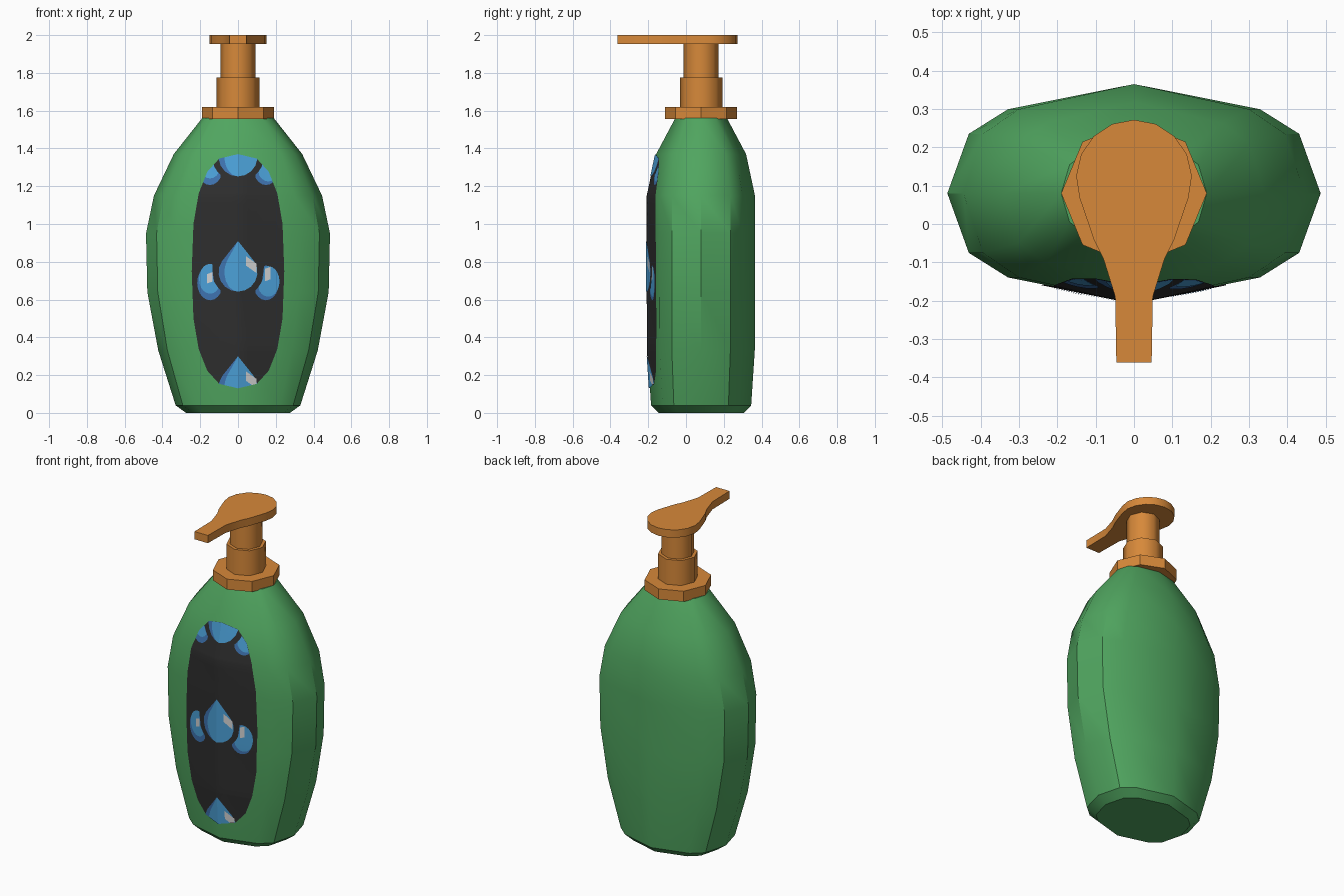
import bpy, bmesh, math
from mathutils import Vector
from mathutils.bvhtree import BVHTree

if "Cube" in bpy.data.objects:
    bpy.data.objects.remove(bpy.data.objects["Cube"])

CY = 0.08  # depth position of the bottle axis


def material(name, rgb):
    m = bpy.data.materials.new(name)
    m.diffuse_color = (*rgb, 1)
    m.use_nodes = True
    m.node_tree.nodes["Principled BSDF"].inputs["Base Color"].default_value = m.diffuse_color
    return m


GREEN = material("bottle green", (0.08, 0.376, 0.115))
ORANGE = material("pump orange", (0.68, 0.25, 0.042))
BLACK = material("label black", (0.027, 0.027, 0.027))
BLUE = material("drop blue", (0.07, 0.35, 0.68))
NAVY = material("drop shade blue", (0.048, 0.17, 0.43))
GREY = material("highlight grey", (0.65, 0.65, 0.65))


def finish(name, bm, mat, angle=None):
    me = bpy.data.meshes.new(name)
    bm.to_mesh(me)
    bm.free()
    me.materials.append(mat)
    ob = bpy.data.objects.new(name, me)
    bpy.context.collection.objects.link(ob)
    if angle:
        bpy.ops.object.select_all(action='DESELECT')
        ob.select_set(True)
        bpy.context.view_layer.objects.active = ob
        bpy.ops.object.shade_smooth_by_angle(angle=math.radians(angle))


def arc(n, rx, ry, cx=0, cy=0, start=0, sweep=360):
    """Points along an elliptical arc; a full turn leaves out the repeat."""
    steps = n if sweep == 360 else n - 1
    angles = [math.radians(start + sweep * k / steps) for k in range(n)]
    return [(cx + rx * math.cos(a), cy + ry * math.sin(a)) for a in angles]


def mirrored(pts):
    return pts + [(-x, y) for x, y in reversed(pts) if x > 1e-5]


def loft(section, rings):
    """Skin one section through rings of (z, x scale, y scale)."""
    bm = bmesh.new()
    loops = [[bm.verts.new((x * w, CY + y * d, z)) for x, y in section]
             for z, w, d in rings]
    n = len(section)
    for a, b in zip(loops, loops[1:]):
        for i in range(n):
            j = (i + 1) % n
            bm.faces.new((a[i], a[j], b[j], b[i]))
    bm.faces.new(loops[0][::-1])
    bm.faces.new(loops[-1])
    bmesh.ops.recalc_face_normals(bm, faces=bm.faces)
    return bm


# Bottle body: twelve-sided flattened section
quarter = [(0, 1), (0.675, 0.77), (0.885, 0.545), (1, 0)]
section = mirrored(quarter + [(x, -y) for x, y in quarter[-2::-1]])
section = list(dict.fromkeys(section))
rings = [(0, 0.275, 0.225), (0.04, 0.33, 0.265), (0.33, 0.422, 0.284),
         (0.64, 0.48, 0.285), (0.95, 0.487, 0.285), (1.15, 0.445, 0.285),
         (1.37, 0.34, 0.238), (1.56, 0.19, 0.137)]
body = loft(section, rings)
surface = BVHTree.FromBMesh(body)
finish("bottle_body", body, GREEN, 35)

# Pump collar, neck and stem: stacked octagonal cylinders
z = 1.555
for name, top, r, angle in (("pump_collar", 1.62, 0.19, None),
                            ("pump_neck", 1.775, 0.113, 50),
                            ("pump_stem", 1.955, 0.093, 50)):
    finish(name, loft(arc(8, r, r), [(z, 1, 1), (top, 1, 1)]), ORANGE, angle)
    z = top

# Pump head: round pad flowing into a straight spout
side = arc(6, 0.151, 0.152, 0, 0.04, 90, -110)
side += [(0.105, -0.12), (0.08, -0.17), (0.049, -0.27), (0.046, -0.442)]
finish("pump_head", loft(mirrored(side), [(1.952, 1, 1), (2, 1, 1)]), ORANGE, 35)

# Label panel outline: a fat oval
label = [(0.245 * math.copysign(abs(x) ** 0.77, x),
          0.75 + 0.62 * math.copysign(abs(y) ** 0.77, y)) for x, y in arc(20, 1, 1)]


def plate(name, pts, mat, lift):
    """Wrap a flat x-z outline onto the bottle front, clipped to the label."""
    bm = bmesh.new()
    bm.faces.new([bm.verts.new((x, 0, z)) for x, z in pts])
    bmesh.ops.triangulate(bm, faces=bm.faces[:])

    def cut(co, no, clear=False):
        bmesh.ops.bisect_plane(bm, geom=bm.verts[:] + bm.edges[:] + bm.faces[:],
                               plane_co=co, plane_no=no, clear_outer=clear)

    if pts is not label:
        for (ax, az), (bx, bz) in zip(label, label[1:] + label[:1]):
            cut((ax, 0, az), (bz - az, 0, ax - bx), True)
    for k in range(-5, 6):
        cut((k * 0.05, 0, 0), (1, 0, 0))
    for h in [r[0] for r in rings] + [k * 0.06 + 0.025 for k in range(1, 23)]:
        cut((0, 0, h), (0, 0, 1))
    if not bm.faces:
        bm.free()
        return
    for v in bm.verts:
        hit = surface.ray_cast(Vector((v.co.x, -2, v.co.z)), Vector((0, 1, 0)))[0]
        v.co.y = hit.y - lift
    bm.normal_update()
    for f in bm.faces:
        if f.normal.y > 0:
            f.normal_flip()
    finish(name, bm, mat, 35)


def teardrop(left):
    """Round drop with a pointed tip; its left half is scaled by left."""
    right = [(0, 0.165)] + arc(7, 0.103, 0.103, 0, 0, 35, -125)
    return [(x if x > 0 else x * left, y) for x, y in mirrored(right)]


def side_drop(sign, dx, dz, scale):
    """Oval drop pushed clear of a round gap around the centre drop."""
    pts = []
    for x, y in arc(20, 0.068 * scale, 0.092 * scale, sign * 0.148 + dx, -0.057 + dz):
        d = math.hypot(x, y - 0.01)
        k = max(1, 0.14 / d)
        pts.append((x * k, 0.01 + (y - 0.01) * k))
    return pts


def glint(x, y, w, h, slant):
    return [(x - w, y - h), (x + w, y - h - slant),
            (x + w, y + h - slant), (x - w, y + h)]


# Drop group repeated up the label, cropped by its edge
shapes = [("centre_drop", teardrop(1), teardrop(0.7), glint(0.07, 0.06, 0.028, 0.025, 0.04)),
          ("left_drop", side_drop(-1, 0, 0, 1), side_drop(-1, 0, 0.022, 0.86),
           glint(-0.15, -0.035, 0.014, 0.025, -0.01)),
          ("right_drop", side_drop(1, 0, 0, 1), side_drop(1, 0.012, 0.008, 0.88),
           glint(0.157, -0.015, 0.014, 0.033, -0.01))]
for row, base in (("lower", 0.135), ("middle", 0.745), ("upper", 1.355)):
    for name, *layers in shapes:
        for part, pts, mat, lift in zip(("shade", "lit", "highlight"), layers,
                                        (NAVY, BLUE, GREY), (0.0045, 0.006, 0.0075)):
            plate(f"{row}_{name}_{part}", [(x, y + base) for x, y in pts], mat, lift)
plate("label", label, BLACK, 0.003)
